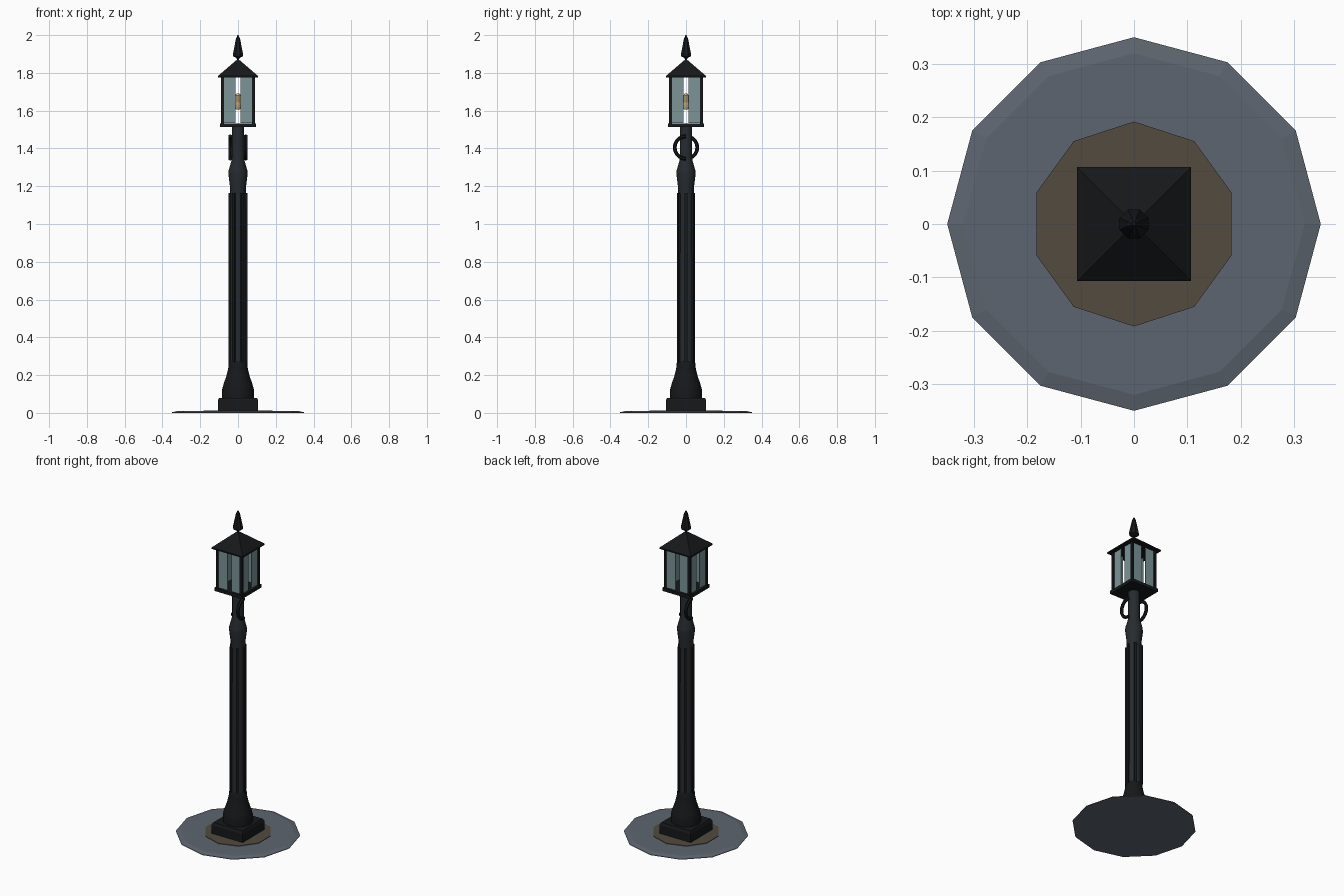
import bpy, bmesh
from math import sin, cos, pi, radians
from mathutils import Matrix

if "Cube" in bpy.data.objects:
    bpy.data.objects.remove(bpy.data.objects["Cube"])


def material(name, rgb):
    m = bpy.data.materials.new(name)
    m.diffuse_color = (*rgb, 1)
    m.use_nodes = True
    m.node_tree.nodes["Principled BSDF"].inputs["Base Color"].default_value = m.diffuse_color
    return m


IRON = material("iron", (0.008, 0.009, 0.01))
STEEL = material("worn_iron", (0.02, 0.024, 0.028))
STONE = material("stone", (0.11, 0.13, 0.16))
DIRT = material("dirt", (0.085, 0.07, 0.05))
GLASS = material("glass", (0.2, 0.3, 0.32))
BULB = material("bulb", (0.6, 0.45, 0.2))


def finish(name, bm, mat, smooth=False):
    bmesh.ops.recalc_face_normals(bm, faces=bm.faces)
    me = bpy.data.meshes.new(name)
    bm.to_mesh(me)
    bm.free()
    ob = bpy.data.objects.new(name, me)
    bpy.context.collection.objects.link(ob)
    me.materials.append(mat)
    if smooth:
        bpy.ops.object.select_all(action='DESELECT')
        ob.select_set(True)
        bpy.context.view_layer.objects.active = ob
        bpy.ops.object.shade_smooth_by_angle(angle=radians(35))
    return ob


def lathe(name, profile, sides, mat, start=0.0, smooth=False):
    """Closed stack of regular polygons from (radius, z) pairs."""
    bm = bmesh.new()
    rings = [[bm.verts.new((r * cos(start + 2 * pi * i / sides),
                            r * sin(start + 2 * pi * i / sides), z))
              for i in range(sides)] for r, z in profile]
    for a, b in zip(rings, rings[1:]):
        for i in range(sides):
            j = (i + 1) % sides
            bm.faces.new((a[i], a[j], b[j], b[i]))
    bm.faces.new(rings[0][::-1])
    bm.faces.new(rings[-1])
    bmesh.ops.remove_doubles(bm, verts=bm.verts, dist=1e-5)
    return finish(name, bm, mat, smooth)


def box(name, size, loc, mat, turn=0.0):
    """Box placed at loc, then turned about the post axis."""
    bm = bmesh.new()
    bmesh.ops.create_cube(bm, size=1, matrix=Matrix.Rotation(turn, 4, 'Z')
                          @ Matrix.Translation(loc) @ Matrix.Diagonal((*size, 1)))
    return finish(name, bm, mat)


def square(name, profile, mat):
    """Square stack from (half width, z) pairs."""
    return lathe(name, [(h * 2 ** 0.5, z) for h, z in profile], 4, mat, pi / 4)


# ground slab and dirt patch
lathe("ground_slab", [(0.35, 0), (0.35, 0.003), (0.32, 0.01)], 12, STONE)
lathe("dirt_patch", [(0.192, 0.004), (0.192, 0.013)], 10, DIRT, pi / 2)

# plinth and bell-shaped foot
square("plinth", [(0.107, 0.005), (0.107, 0.065), (0.1, 0.08)], IRON)
lathe("foot", [(0.085, 0.075), (0.085, 0.12), (0.077, 0.15), (0.06, 0.2),
               (0.051, 0.24), (0.049, 0.265), (0.042, 0.275)], 12, IRON, smooth=True)

# shaft with six raised ribs
lathe("shaft", [(0.043, 0.26), (0.04, 1.17)], 12, STEEL, smooth=True)
for i in range(6):
    box("shaft_rib", (0.014, 0.014, 0.9), (0.043, 0, 0.715), IRON, i * pi / 3)

# collar and neck
lathe("neck", [(0.041, 1.16), (0.043, 1.2), (0.051, 1.265), (0.049, 1.285),
               (0.036, 1.33), (0.033, 1.35), (0.033, 1.525)], 12, STEEL, smooth=True)

# half-ring scrolls on opposite sides of the neck
for s in (1, -1):
    bm = bmesh.new()
    n, k, prev = 10, 6, None
    for i in range(n + 1):
        a = pi / 2 + pi * i / n
        ring = []
        for j in range(k):
            t = 2 * pi * j / k
            r = 0.06 + 0.01 * cos(t)
            ring.append(bm.verts.new((s * (0.041 + 0.01 * sin(t)),
                                      s * r * cos(a), 1.405 + r * sin(a))))
        if prev:
            for j in range(k):
                q = (j + 1) % k
                bm.faces.new((prev[j], prev[q], ring[q], ring[j]))
        if i in (0, n):
            bm.faces.new(ring)
        prev = ring
    finish("scroll", bm, IRON, True)

# lantern tray, corner posts and split glass panes
square("lantern_tray", [(0.095, 1.513), (0.095, 1.533)], IRON)
for i in range(4):
    turn = i * pi / 2
    box("corner_post", (0.015, 0.015, 0.255), (0.082, 0.082, 1.655), IRON, turn)
    for s in (1, -1):
        box("glass_pane", (0.061, 0.004, 0.245), (s * 0.0445, -0.08, 1.656), GLASS, turn)

# bulb
lathe("bulb", [(0.01, 1.605), (0.016, 1.615), (0.019, 1.65), (0.016, 1.68),
               (0.007, 1.69)], 10, BULB, smooth=True)

# roof and finial
square("roof", [(0.107, 1.775), (0.107, 1.783), (0.003, 1.872)], IRON)
lathe("finial", [(0.004, 1.865), (0.01, 1.88), (0.028, 1.888), (0.029, 1.9),
                 (0.012, 1.98), (0.003, 2.0)], 8, IRON, pi / 8)
